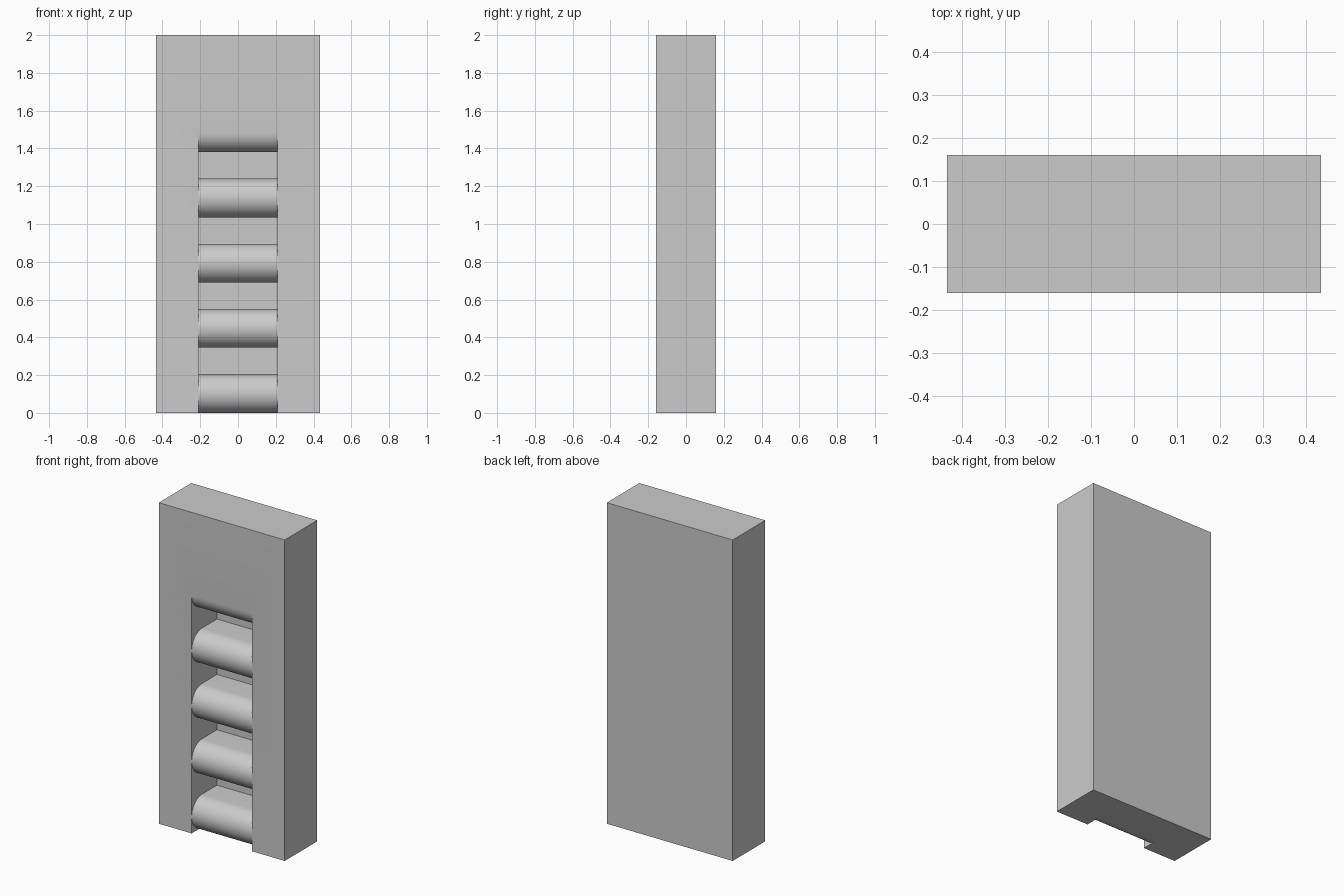
import bpy, bmesh, math

if "Cube" in bpy.data.objects:
    bpy.data.objects.remove(bpy.data.objects["Cube"])

W, D, H = 0.434, 0.16, 2.0      # half width, half depth, height of the slab
SLOT = 0.208                    # half width of the recess
BACK = 0.09                     # recess back wall
R = 0.1025                      # rung rounding radius
PITCH, RUNGS = 0.345, 4

grey = bpy.data.materials.new("mid_grey")
grey.diffuse_color = (0.6, 0.6, 0.6, 1)
grey.use_nodes = True
grey.node_tree.nodes["Principled BSDF"].inputs["Base Color"].default_value = grey.diffuse_color


def prism(name, profile, half):
    """Extrude a (y, z) profile along x."""
    bm = bmesh.new()
    face = bm.faces.new([bm.verts.new((-half, y, z)) for y, z in profile])
    ext = bmesh.ops.extrude_face_region(bm, geom=[face])
    moved = [v for v in ext["geom"] if isinstance(v, bmesh.types.BMVert)]
    bmesh.ops.translate(bm, verts=moved, vec=(2 * half, 0, 0))
    bmesh.ops.recalc_face_normals(bm, faces=bm.faces[:])
    me = bpy.data.meshes.new(name)
    bm.to_mesh(me)
    bm.free()
    me.materials.append(grey)
    ob = bpy.data.objects.new(name, me)
    bpy.context.collection.objects.link(ob)
    return ob


# Slab
slab = prism("ladder_slab", [(-D, 0), (D, 0), (D, H), (-D, H)], W)

# Comb-shaped cutter: leaves rounded rungs with gaps between them
yc, ry, out, N = -D + R, R - 0.001, -D - 0.1, 24
profile = [(out, -0.1), (yc, -0.1)]
for i in range(RUNGS):
    zc = i * PITCH + R
    for k in range(N + 1):
        a = -math.pi / 2 + math.pi * k / N
        profile.append((yc - ry * math.cos(a), zc + R * math.sin(a)))
    profile += [(BACK, zc + R), (BACK, (i + 1) * PITCH)]
# Rounded lintel at the top of the recess
zc = RUNGS * PITCH + R
for k in range(N // 2 + 1):
    a = -math.pi / 2 + math.pi * k / N
    profile.append((yc - R * math.cos(a), zc + R * math.sin(a)))
profile.append((out, zc))
cutter = prism("recess_cutter", profile, SLOT)
cutter.hide_render = True

mod = slab.modifiers.new("recess", "BOOLEAN")
mod.operation = "DIFFERENCE"
mod.solver = "EXACT"
mod.object = cutter
bpy.context.view_layer.objects.active = slab
slab.select_set(True)
cutter.select_set(False)
bpy.ops.object.modifier_apply(modifier=mod.name)
bpy.data.objects.remove(cutter)
bpy.ops.object.shade_smooth_by_angle(angle=math.radians(30))
